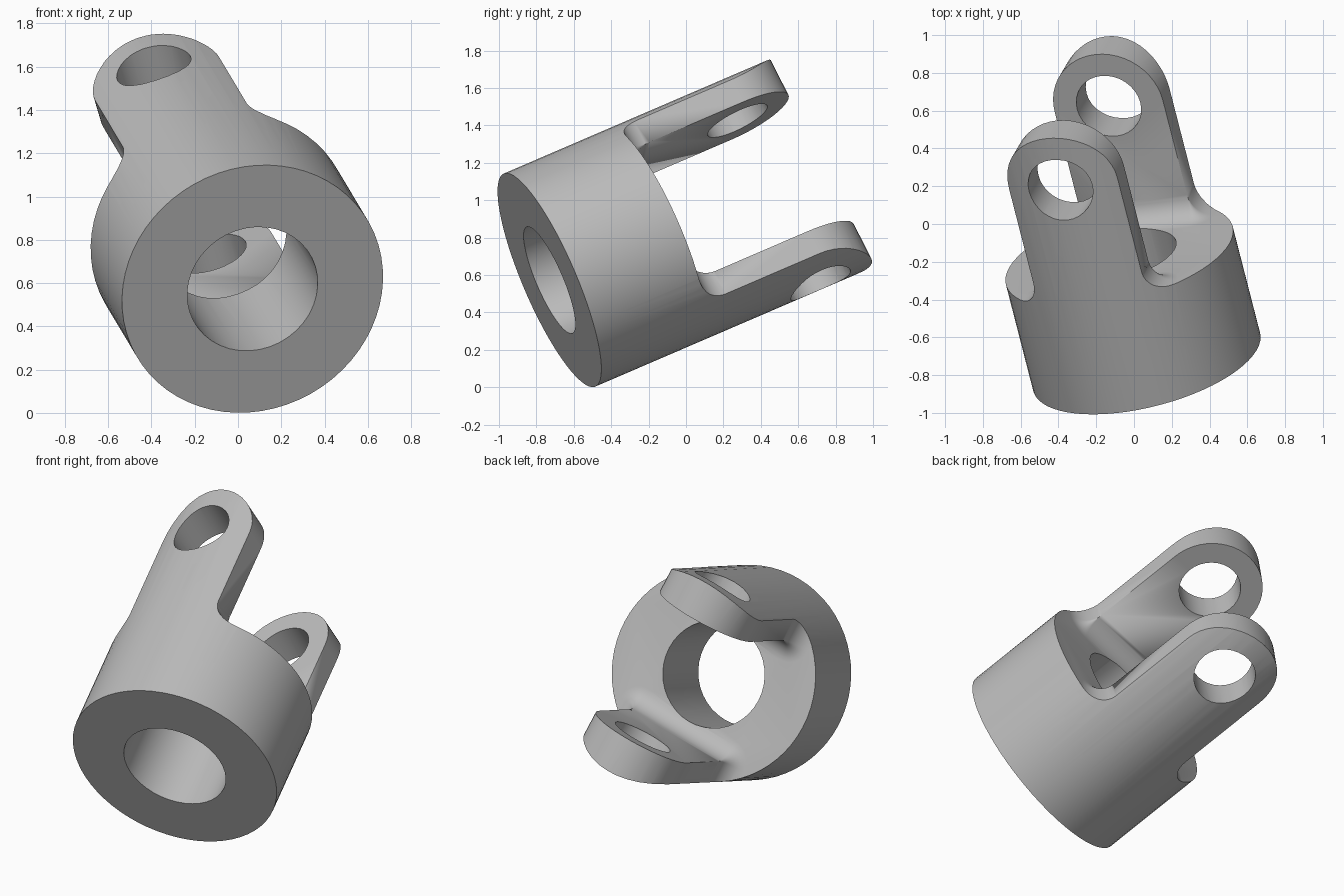
import bpy
import bmesh
import math
from mathutils import Matrix, Vector

cube = bpy.data.objects.get("Cube")
if cube:
    bpy.data.objects.remove(cube, do_unlink=True)

# Main dimensions (local z is the barrel axis, local x the pin axis)
BODY_R, BORE_R, PIN_R = 0.62, 0.31, 0.178
SHOULDER, PIN_Z = 0.63, 1.32
EAR_HALF, EAR_INNER = 0.305, 0.40
FILLET_SIDE, FILLET_RISE = 0.13, 0.13
STEPS = 8


def finish(bm, name):
    bmesh.ops.recalc_face_normals(bm, faces=bm.faces[:])
    mesh = bpy.data.meshes.new(name)
    bm.to_mesh(mesh)
    bm.free()
    obj = bpy.data.objects.new(name, mesh)
    bpy.context.collection.objects.link(obj)
    return obj


def cylinder(name, radius, low, high, sides, axis="Z"):
    bm = bmesh.new()
    bmesh.ops.create_cone(bm, cap_ends=True, segments=sides, radius1=radius,
                          radius2=radius, depth=high - low)
    bmesh.ops.translate(bm, vec=(0, 0, (low + high) / 2), verts=bm.verts[:])
    if axis == "X":
        bmesh.ops.rotate(bm, verts=bm.verts[:], matrix=Matrix.Rotation(math.pi / 2, 3, "Y"))
        bmesh.ops.translate(bm, vec=(0, 0, PIN_Z), verts=bm.verts[:])
    return finish(bm, name)


def ear_ring(z, half, flare):
    """Ear cross-section with corners rounded around the inner edges."""
    pts = [(0.9, half + flare)]
    for side in (1, -1):
        arc = []
        for i in range(STEPS + 1):
            a = math.pi / 2 * i / STEPS
            arc.append((EAR_INNER - flare * math.sin(a), side * (half + flare * math.cos(a))))
        pts += arc if side == 1 else arc[::-1]
    pts.append((0.9, -half - flare))
    return [(x, y, z) for x, y in pts]


def ear(name, turn):
    rings = [ear_ring(0.3, EAR_HALF, FILLET_SIDE)]
    # concave flare at the root
    for i in range(STEPS + 1):
        a = math.pi / 2 * i / STEPS
        rings.append(ear_ring(SHOULDER + FILLET_RISE * (1 - math.cos(a)), EAR_HALF,
                              FILLET_SIDE * (1 - math.sin(a))))
    # rounded tip
    for i in range(13):
        a = math.pi / 2 * i / 12
        rings.append(ear_ring(PIN_Z + EAR_HALF * math.sin(a), EAR_HALF * math.cos(a), 0))
    bm = bmesh.new()
    loops = [[bm.verts.new(p) for p in ring] for ring in rings]
    n = len(loops[0])
    for lower, upper in zip(loops, loops[1:]):
        for i in range(n):
            j = (i + 1) % n
            bm.faces.new((lower[i], lower[j], upper[j], upper[i]))
    bm.faces.new(loops[0])
    bmesh.ops.remove_doubles(bm, verts=bm.verts[:], dist=0.0005)
    bmesh.ops.rotate(bm, verts=bm.verts[:], matrix=Matrix.Rotation(turn, 3, "Z"))
    return finish(bm, name)


def combine(target, tool, operation):
    mod = target.modifiers.new(operation.title(), "BOOLEAN")
    mod.operation, mod.object, mod.solver = operation, tool, "EXACT"
    bpy.context.view_layer.objects.active = target
    bpy.ops.object.modifier_apply(modifier=mod.name)
    bpy.data.objects.remove(tool, do_unlink=True)


# Oversized slab with two ears, trimmed to the barrel's round outline
bm = bmesh.new()
bmesh.ops.create_cube(bm, size=2)
bmesh.ops.translate(bm, vec=(0, 0, SHOULDER - 1), verts=bm.verts[:])
yoke = finish(bm, "yoke")
combine(yoke, ear("upper_ear", 0), "UNION")
combine(yoke, ear("lower_ear", math.pi), "UNION")
combine(yoke, cylinder("outline", BODY_R, 0, 2, 64), "INTERSECT")

# Shaft bore and cross pin holes
combine(yoke, cylinder("bore", BORE_R, -0.5, 2, 40), "DIFFERENCE")
combine(yoke, cylinder("pin_hole", PIN_R, -1, 1, 32, "X"), "DIFFERENCE")

# Tilt into place
axis = Vector((-0.23, 0.895, 0.385)).normalized()
pin = Vector((-0.26, -0.422, 0.868))
pin = (pin - axis * pin.dot(axis)).normalized()
frame = Matrix((pin, axis.cross(pin), axis)).transposed().to_4x4()
yoke.data.transform(Matrix.Translation((0.067, -0.73, 0.573)) @ frame)

# Plain grey metal
grey = bpy.data.materials.new("plain_grey")
grey.use_nodes = True
colour = (0.5, 0.5, 0.5, 1)
grey.diffuse_color = colour
grey.node_tree.nodes["Principled BSDF"].inputs["Base Color"].default_value = colour
yoke.data.materials.clear()
yoke.data.materials.append(grey)
for face in yoke.data.polygons:
    face.material_index = 0

bpy.ops.object.select_all(action="DESELECT")
yoke.select_set(True)
bpy.context.view_layer.objects.active = yoke
bpy.ops.object.shade_smooth_by_angle(angle=math.radians(30))
